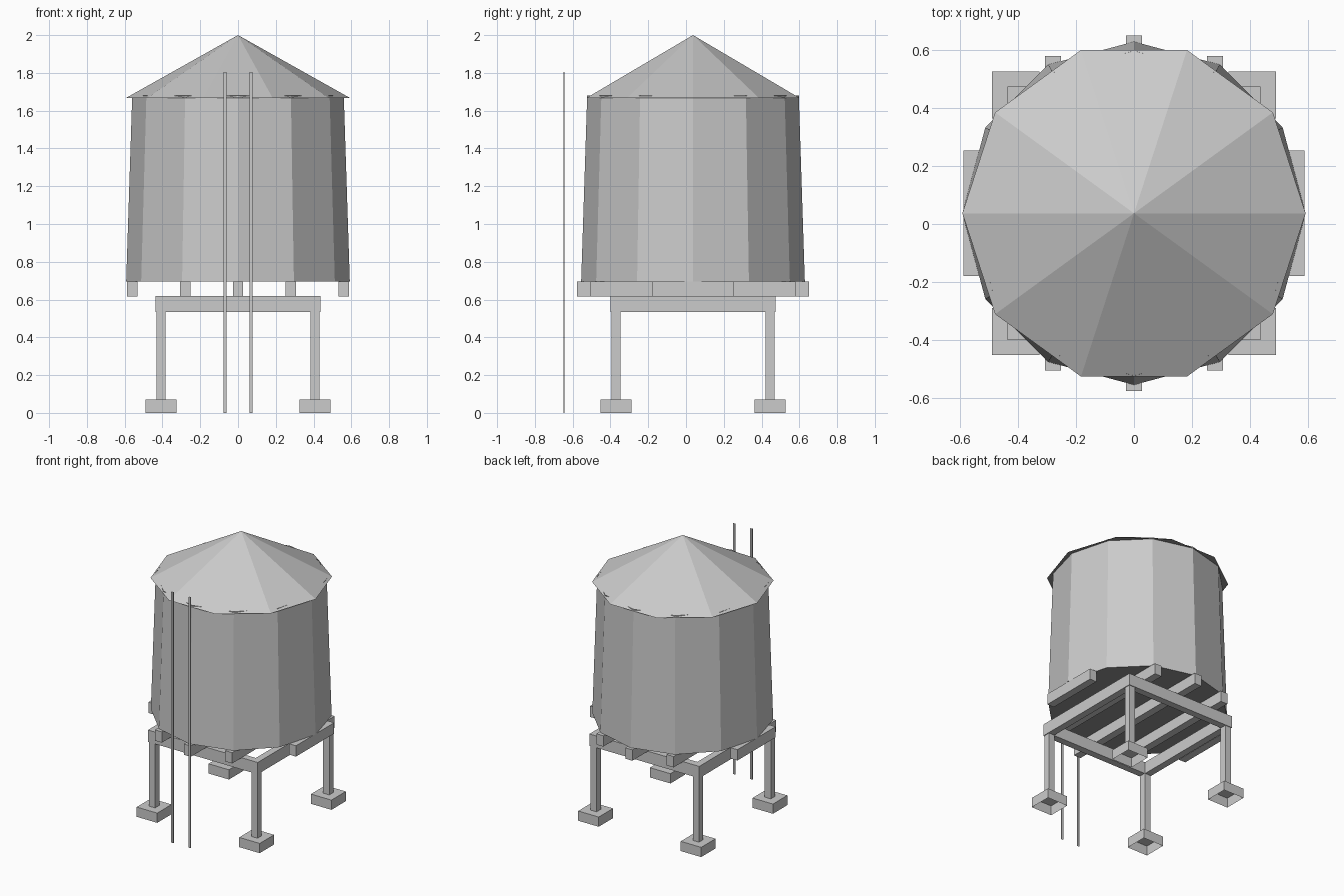
import bpy, bmesh, math
from mathutils import Matrix, Vector

if "Cube" in bpy.data.objects:
    bpy.data.objects.remove(bpy.data.objects["Cube"], do_unlink=True)

CY = 0.037  # tower axis, set back to leave room for the ladder rails


def material(name, value):
    mat = bpy.data.materials.new(name)
    mat.use_nodes = True
    color = (value, value, value, 1)
    mat.diffuse_color = color
    mat.node_tree.nodes["Principled BSDF"].inputs["Base Color"].default_value = color
    return mat


light_grey = material("light grey", 0.6)
dark_grey = material("dark grey", 0.28)


def finish(name, bm):
    mesh = bpy.data.meshes.new(name)
    bm.to_mesh(mesh)
    bm.free()
    mesh.materials.append(light_grey)
    mesh.materials.append(dark_grey)
    obj = bpy.data.objects.new(name, mesh)
    bpy.context.collection.objects.link(obj)
    return obj


def box(name, center, size, open_sides=()):
    """Box without the faces that point along the directions in open_sides."""
    bm = bmesh.new()
    bmesh.ops.create_cube(bm, size=1)
    bm.normal_update()
    gone = [f for f in bm.faces if round(f.normal.z) in open_sides]
    bmesh.ops.delete(bm, geom=gone, context='FACES')
    bmesh.ops.scale(bm, vec=Vector(size), verts=bm.verts)
    bmesh.ops.translate(bm, vec=Vector(center), verts=bm.verts)
    return finish(name, bm)


def cone(name, sides, r_bottom, r_top, z0, z1):
    """Light cone with a dark underside and no lid."""
    bm = bmesh.new()
    bmesh.ops.create_cone(bm, cap_ends=True, segments=sides, radius1=r_bottom,
                          radius2=r_top, depth=z1 - z0)
    # Turn so that one corner points along +x
    corner = max(bm.verts, key=lambda v: v.co.xy.length).co
    turn = Matrix.Rotation(-math.atan2(corner.y, corner.x), 3, 'Z')
    bmesh.ops.rotate(bm, matrix=turn, verts=bm.verts)
    bmesh.ops.translate(bm, vec=Vector((0, CY, (z0 + z1) / 2)), verts=bm.verts)
    bmesh.ops.remove_doubles(bm, verts=bm.verts, dist=0.0001)
    bm.normal_update()
    lid = [f for f in bm.faces if f.normal.z > 0.95]
    bmesh.ops.delete(bm, geom=lid, context='FACES')
    for f in bm.faces:
        f.material_index = int(f.normal.z < -0.9)
    return finish(name, bm)


# Tapered tank and pointed roof
cone("tank", 12, 0.592, 0.56, 0.695, 1.68)
cone("roof", 10, 0.592, 0, 1.668, 2.0)

# Joists carrying the tank, shorter towards the sides
for i, half in zip(range(-2, 3), (0.217, 0.543, 0.613, 0.543, 0.217)):
    box("joist", (i * 0.28, CY, 0.656), (0.055, 2 * half, 0.078))

# Square frame on four legs with hollow footings
for s in (-1, 1):
    box("frame_side_beam", (s * 0.412, CY, 0.576), (0.05, 0.874, 0.085))
    box("frame_cross_beam", (0, CY + s * 0.412, 0.576), (0.774, 0.05, 0.085))
    for t in (-1, 1):
        x, y = s * 0.408, CY + t * 0.408
        box("leg", (x, y, 0.302), (0.048, 0.048, 0.466))
        box("footing", (x, y, 0.035), (0.163, 0.163, 0.07), open_sides=(-1,))

# Thin hollow ladder rails
for s in (-1, 1):
    box("ladder_rail", (s * 0.069, -0.646, 0.902), (0.016, 0.007, 1.803),
        open_sides=(-1, 1))
